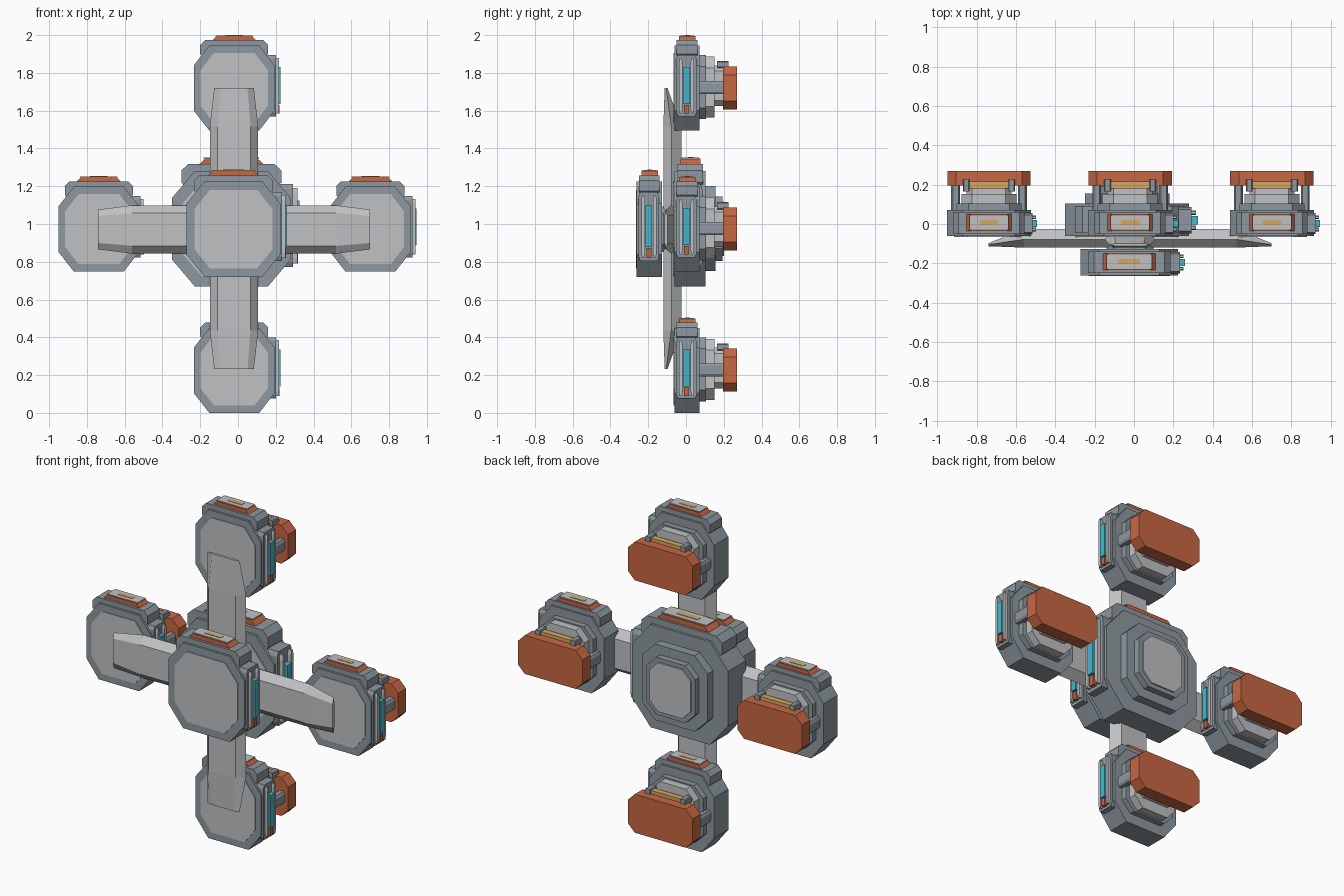
import bpy, bmesh

if "Cube" in bpy.data.objects:
    bpy.data.objects.remove(bpy.data.objects["Cube"])


def material(name, color):
    m = bpy.data.materials.new(name)
    m.diffuse_color = (*color, 1)
    m.use_nodes = True
    m.node_tree.nodes["Principled BSDF"].inputs["Base Color"].default_value = m.diffuse_color
    return m


GREY = material("steel grey", (0.27, 0.315, 0.35))
LIGHT = material("light grey", (0.53, 0.535, 0.545))
ORANGE = material("burnt orange", (0.57, 0.135, 0.055))
CYAN = material("cyan glow", (0.06, 0.48, 0.62))
GOLD = material("gold", (0.66, 0.39, 0.12))


def loft(name, rings, mat):
    """Closed solid through a list of equal-length point rings."""
    bm = bmesh.new()
    vs = [[bm.verts.new(p) for p in r] for r in rings]
    n = len(vs[0])
    for a, b in zip(vs, vs[1:]):
        for i in range(n):
            bm.faces.new((a[i], a[(i + 1) % n], b[(i + 1) % n], b[i]))
    bm.faces.new(vs[0])
    bm.faces.new(vs[-1])
    bmesh.ops.recalc_face_normals(bm, faces=bm.faces)
    me = bpy.data.meshes.new(name)
    bm.to_mesh(me)
    bm.free()
    me.materials.append(mat)
    ob = bpy.data.objects.new(name, me)
    bpy.context.collection.objects.link(ob)
    return ob


def octagon(hu, hv, cu, cv):
    """Chamfered rectangle outline."""
    return [(-hu, -hv + cv), (-hu + cu, -hv), (hu - cu, -hv), (hu, -hv + cv),
            (hu, hv - cv), (hu - cu, hv), (-hu + cu, hv), (-hu, hv - cv)]


def module(label, origin, scale, back=True):
    ox, oy, oz = origin
    sx, sy, sz = scale

    def place(x, y, z):
        return (ox + x * sx, oy + y * sy, oz + z * sz)

    def plate(part, hx, z0, z1, cx, cz, y0, y1, mat, mid=0):
        # chamfered plate facing front and back
        o = octagon(hx, (z1 - z0) / 2, cx, cz)
        zc = (z0 + z1) / 2
        loft(f"{label}_{part}", [[place(mid + u, y, zc + v) for u, v in o] for y in (y0, y1)], mat)

    def side_plate(part, y0, y1, z0, z1, cy, cz, x0, x1, mat):
        # chamfered plate facing right
        o = octagon((y1 - y0) / 2, (z1 - z0) / 2, cy, cz)
        yc, zc = (y0 + y1) / 2, (z0 + z1) / 2
        loft(f"{label}_{part}", [[place(x, yc + u, zc + v) for u, v in o] for x in (x0, x1)], mat)

    def box(part, x0, x1, y0, y1, z0, z1, mat):
        loft(f"{label}_{part}", [[place(*p) for p in
             ((x0, y0, z), (x1, y0, z), (x1, y1, z), (x0, y1, z))] for z in (z0, z1)], mat)

    # main body and front panel
    plate("body", 0.214, 0, 0.45, 0.082, 0.105, -0.062, 0.071, GREY)
    plate("front_panel", 0.178, 0.04, 0.41, 0.07, 0.09, -0.066, -0.06, LIGHT)
    # top shoulder, orange hatch and its inlays
    plate("shoulder", 0.18, 0.38, 0.478, 0.025, 0.025, -0.05, 0.06, GREY)
    plate("hatch", 0.115, 0.452, 0.5, 0.022, 0.022, -0.036, 0.05, ORANGE)
    box("hatch_plate", -0.1, 0.1, -0.029, 0.043, 0.498, 0.503, LIGHT)
    box("hatch_stripe", -0.047, 0.047, -0.004, 0.02, 0.502, 0.505, GOLD)
    # right side pack with rails, light strip and orange tip
    side_plate("side_pack", -0.052, 0.057, 0.075, 0.4, 0.01, 0.02, 0.15, 0.222, GREY)
    for i, y in enumerate((-0.028, 0.034)):
        side_plate(f"side_rail_{i}", y - 0.009, y + 0.009, 0.09, 0.385, 0.004, 0.02, 0.2, 0.238, LIGHT)
    box("light_strip", 0.2, 0.245, -0.015, 0.02, 0.14, 0.335, CYAN)
    box("strip_tip", 0.2, 0.239, -0.01, 0.016, 0.09, 0.135, ORANGE)

    if not back:
        return
    # rear block in two tiers, then the neck
    plate("rear_frame", 0.165, 0.06, 0.4, 0.06, 0.06, 0.065, 0.105, GREY)
    plate("rear_block", 0.14, 0.068, 0.392, 0.055, 0.06, 0.1, 0.152, LIGHT)
    plate("rear_neck", 0.115, 0.13, 0.345, 0.03, 0.03, 0.15, 0.2, LIGHT)
    # side struts holding the thruster plate
    for i, s in enumerate((-1, 1)):
        plate(f"strut_{i}", 0.022, 0.193, 0.262, 0.008, 0.012, 0.06, 0.2, GREY, mid=s * 0.17)
        plate(f"bar_end_{i}", 0.017, 0.33, 0.368, 0.005, 0.005, 0.165, 0.225, GREY, mid=s * 0.115)
    box("gold_bar", -0.1, 0.1, 0.18, 0.215, 0.33, 0.36, GOLD)
    plate("thruster_plate", 0.212, 0.112, 0.34, 0.045, 0.045, 0.195, 0.27, ORANGE)


# four outer modules
for label, x, z in (("left", -0.737, 0.748), ("right", 0.701, 0.748),
                    ("lower", -0.02, 0), ("upper", -0.02, 1.495)):
    module(label, (x, 0, z), (1, 1, 1))

# central modules: small front one and large rear one
module("front_core", (-0.024, -0.199, 0.72), (1.16, 1, 1.125), back=False)
module("rear_core", (-0.035, 0.016, 0.67), (1.47, 1.24, 1.355), back=False)


# stepped back of the rear core
def tier(name, hx, hz, ch, y0, y1, mat):
    loft(name, [[(-0.035 + u, y, 0.975 + v) for u, v in octagon(hx, hz, ch, ch)] for y in (y0, y1)], mat)


tier("core_back_tier", 0.215, 0.225, 0.085, 0.09, 0.155, GREY)
tier("core_back_block", 0.16, 0.17, 0.065, 0.15, 0.192, GREY)
tier("core_back_panel", 0.135, 0.145, 0.055, 0.19, 0.2, LIGHT)


# crossing arms with a bevelled six-sided section, tapering at the tips
def arm(name, half, vertical):
    rings = []
    for t, w, front, mid, rear in ((-half, 0.105, -0.113, -0.105, -0.098), (-0.54, 0.128, -0.12, -0.078, -0.025),
                                   (0.54, 0.128, -0.12, -0.078, -0.025), (half, 0.105, -0.113, -0.105, -0.098)):
        section = [(-w, mid), (-w * 0.68, front), (w * 0.68, front),
                   (w, mid), (w * 0.68, rear), (-w * 0.68, rear)]
        rings.append([(-0.021 + a, y, 0.976 + t) if vertical else (-0.02 + t, y, 0.971 + a)
                      for a, y in section])
    loft(name, rings, LIGHT)


arm("vertical_arm", 0.744, True)
arm("horizontal_arm", 0.72, False)

# hub joining the front core to the arms
loft("hub", [[(-0.021 + u, y, 0.972 + v) for u, v in octagon(0.12, 0.12, 0.04, 0.04)]
             for y in (-0.14, -0.05)], GREY)
